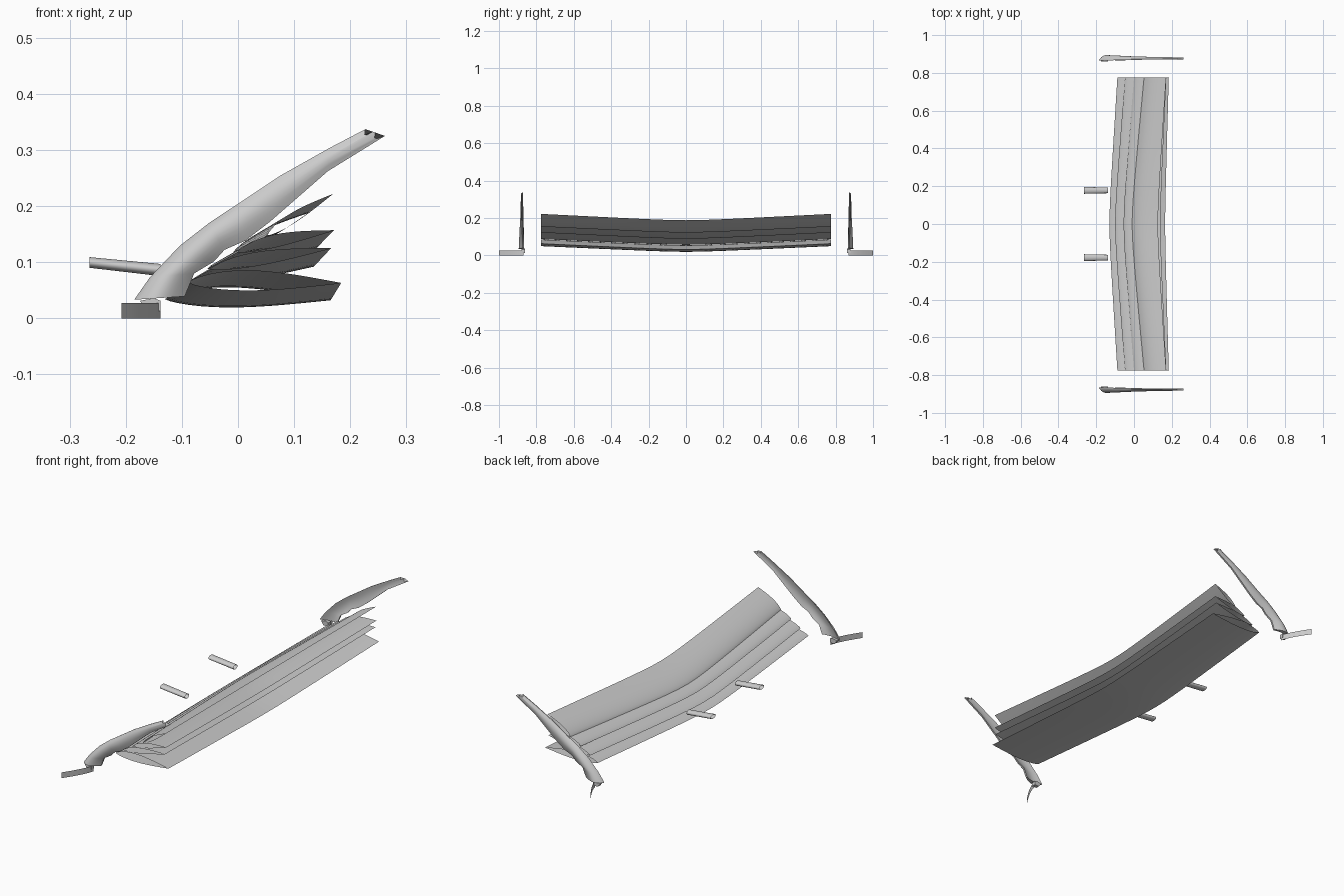
import bpy
import bmesh
import math
from mathutils import Vector

cube = bpy.data.objects.get("Cube")
if cube:
    bpy.data.objects.remove(cube, do_unlink=True)

grey = bpy.data.materials.new("light_grey")
grey.use_nodes = True
grey.diffuse_color = (0.6, 0.6, 0.6, 1)
grey.node_tree.nodes["Principled BSDF"].inputs["Base Color"].default_value = (0.6, 0.6, 0.6, 1)


def loft(name, rings, closed=True, caps=False, angle=40):
    """Skin a list of equally long point rings."""
    bm = bmesh.new()
    rows = [[bm.verts.new(p) for p in ring] for ring in rings]
    n = len(rows[0])
    for a, b in zip(rows, rows[1:]):
        for i in range(n if closed else n - 1):
            j = (i + 1) % n
            bm.faces.new((a[i], a[j], b[j], b[i]))
    if caps:
        bm.faces.new(rows[0])
        bm.faces.new(rows[-1])
    bmesh.ops.recalc_face_normals(bm, faces=bm.faces)
    mesh = bpy.data.meshes.new(name)
    bm.to_mesh(mesh)
    bm.free()
    mesh.materials.append(grey)
    obj = bpy.data.objects.new(name, mesh)
    bpy.context.collection.objects.link(obj)
    bpy.ops.object.select_all(action="DESELECT")
    obj.select_set(True)
    bpy.context.view_layer.objects.active = obj
    bpy.ops.object.shade_smooth_by_angle(angle=math.radians(angle))
    return obj


def aerofoil(lead, trail, up, down, y, n=12):
    """Lens section between two (x, z) points, rounder at the nose."""
    lead, trail = Vector(lead), Vector(trail)
    chord = trail - lead
    normal = Vector((-chord.y, chord.x)).normalized()
    ring = []
    for k in range(2 * n):
        t = k / n if k <= n else 2 - k / n
        height = up if k <= n else -down
        p = lead + chord * t ** 1.4 + normal * height * math.sin(math.pi * t)
        ring.append((p.x, y, p.y))
    return ring


# Stacked wing elements: middle nose, middle tail, tip nose, tip tail, bulges
HALF = 0.775
elements = {
    "main_plane": ((-.13, .034), (.165, .032), (-.088, .064), (.184, .063), .022, .014),
    "lower_flap": ((-.10, .058), (.135, .092), (-.048, .088), (.166, .125), .016, .008),
    "middle_flap": ((-.055, .088), (.14, .125), (0, .118), (.171, .157), .016, .006),
    "upper_flap": ((-.01, .115), (.127, .188), (.053, .148), (.17, .222), .011, .007),
}
for name, (ml, mt, tl, tt, up, down) in elements.items():
    rings = []
    for k in range(-12, 13):
        y = HALF * k / 12
        # Rounded kink at the centre line
        soft = 0.12
        f = (math.hypot(y, soft) - soft) / (math.hypot(HALF, soft) - soft)
        lead = Vector(ml).lerp(Vector(tl), f)
        trail = Vector(mt).lerp(Vector(tt), f)
        rings.append(aerofoil(lead, trail, up, down, y))
    loft(name, rings)

# Swept blade at each end: upper edge and lower edge as (x, z) pairs
upper = [(-.185, .033), (-.157, .073), (-.104, .129), (-.05, .171), (0, .204),
         (.075, .254), (.164, .304), (.227, .337)]
lower = [(-.095, .039), (-.078, .08), (-.043, .101), (-.024, .122), (.0125, .138),
         (.057, .172), (.16, .262), (.262, .325)]

for side, label in ((1, "left"), (-1, "right")):
    rings = []
    for i, (u, v) in enumerate(zip(upper, lower)):
        t = i / (len(upper) - 1)
        bulge = 0.02 * (1 - t) + 0.004
        base = 0.865 + 0.007 * t
        ring = []
        for k in range(9):
            s = k / 8
            p = Vector(u).lerp(Vector(v), s)
            ring.append((p.x, side * (base + 0.004 + 0.004 * s + bulge * math.sin(math.pi * s ** .8)), p.y))
        for k in range(8, -1, -1):
            s = k / 8
            p = Vector(u).lerp(Vector(v), s)
            ring.append((p.x, side * (base + 0.4 * bulge * math.sin(math.pi * s)), p.y))
        rings.append(ring)
    # Notched tip
    notch = []
    for k, p in enumerate(rings[-1]):
        s = min(k, 17 - k) / 8
        dip = 0.008 if 0.1 < s < 0.3 or 0.6 < s < 0.8 else 0
        notch.append((p[0] - dip * .7, p[1], p[2] - dip))
    rings[-1] = notch
    loft(label + "_end_blade", rings, caps=True)

    # Thin curved vane standing outboard of the blade foot
    vane = []
    for k in range(9):
        t = k / 8
        x = -.138 - .07 * t ** 1.3
        y = side * (.868 + .132 * t)
        vane.append([(x, y, 0), (x, y, .027)])
    loft(label + "_foot_vane", vane, closed=False)

    # Small bracket joining vane and blade
    rings = []
    for y in (.861, .88):
        rings.append([(-.162, side * y, .013), (-.138, side * y, .013),
                      (-.138, side * y, .031), (-.15, side * y, .036), (-.175, side * y, .031)])
    loft(label + "_foot_bracket", rings, caps=True, angle=20)

    # Tapered mounting tube
    rings = []
    for x, z, ry, rz in ((-.265, .0995, .018, .0095), (-.138, .086, .015, .0108)):
        ring = []
        for k in range(24):
            a = math.tau * k / 24
            ring.append((x, side * .178 + ry * math.cos(a), z + rz * math.sin(a)))
        rings.append(ring)
    loft(label + "_mounting_tube", rings)
